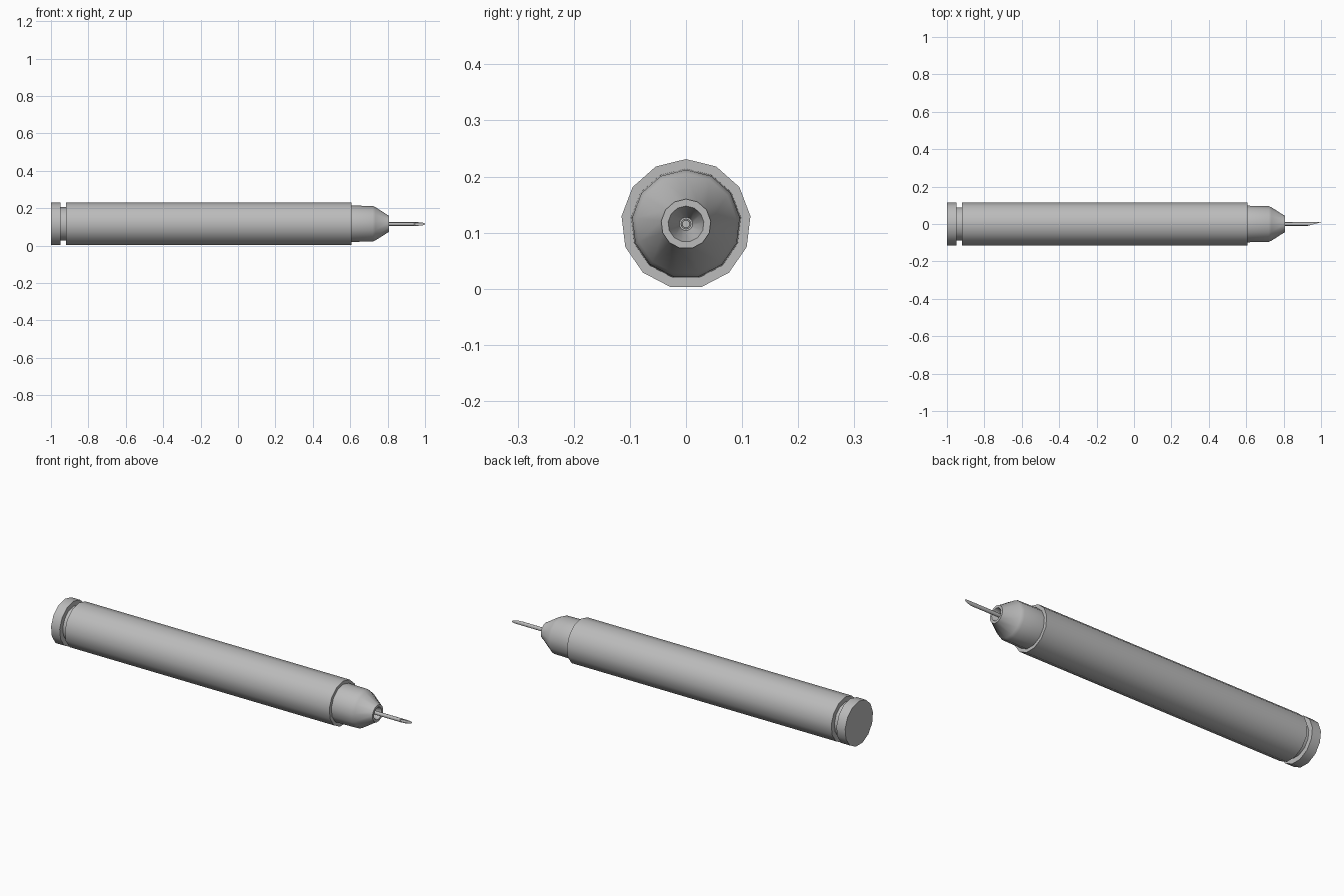
import bpy, bmesh, math

if "Cube" in bpy.data.objects:
    bpy.data.objects.remove(bpy.data.objects["Cube"])

CZ = 0.1155      # axis height
R = 0.1157       # barrel radius

grey = bpy.data.materials.new("plain grey")
grey.diffuse_color = (0.5, 0.5, 0.5, 1)
grey.use_nodes = True
grey.node_tree.nodes["Principled BSDF"].inputs["Base Color"].default_value = grey.diffuse_color


def lathe(name, profile, sides, closed=False, bevel=None):
    """Spin (x, radius) points about the x axis; radius 0 makes a pole."""
    bm = bmesh.new()
    rings = []
    for x, r in profile:
        if r == 0:
            rings.append([bm.verts.new((x, 0, CZ))] * sides)
            continue
        ring = []
        for i in range(sides):
            a = 2 * math.pi * i / sides
            y, z = r * math.sin(a), r * math.cos(a)
            px = bevel(y) if bevel and x > 0.99 else x
            ring.append(bm.verts.new((px, y, CZ + z)))
        rings.append(ring)
    pairs = list(zip(rings, rings[1:]))
    if closed:
        pairs.append((rings[-1], rings[0]))
    for a, b in pairs:
        for i in range(sides):
            j = (i + 1) % sides
            loop = list(dict.fromkeys((a[i], a[j], b[j], b[i])))
            bm.faces.new(loop)
    bmesh.ops.recalc_face_normals(bm, faces=bm.faces)
    mesh = bpy.data.meshes.new(name)
    bm.to_mesh(mesh)
    bm.free()
    mesh.materials.append(grey)
    ob = bpy.data.objects.new(name, mesh)
    bpy.context.collection.objects.link(ob)
    bpy.ops.object.select_all(action='DESELECT')
    ob.select_set(True)
    bpy.context.view_layer.objects.active = ob
    bpy.ops.object.shade_smooth_by_angle(angle=math.radians(40))
    return ob


# end cap, groove, barrel, nose and the hollow at the nose tip
lathe("pen_body", [
    (-1.0, 0), (-1.0, R), (-0.95, R),
    (-0.95, 0.09), (-0.92, 0.09), (-0.92, R),
    (-0.87, R), (0.45, R), (0.608, R),
    (0.608, 0.0985), (0.72, 0.0965), (0.735, 0.09), (0.805, 0.0445),
    (0.808, 0.0445), (0.808, 0.032), (0.74, 0.012), (0.74, 0)], 13)

# hollow needle with a slanted tip that faces the front
lathe("needle", [(0.72, 0.0095), (1.0, 0.0095), (1.0, 0.006), (0.72, 0.006)], 12,
      closed=True, bevel=lambda y: 0.965 + y / 0.0095 * 0.035)
